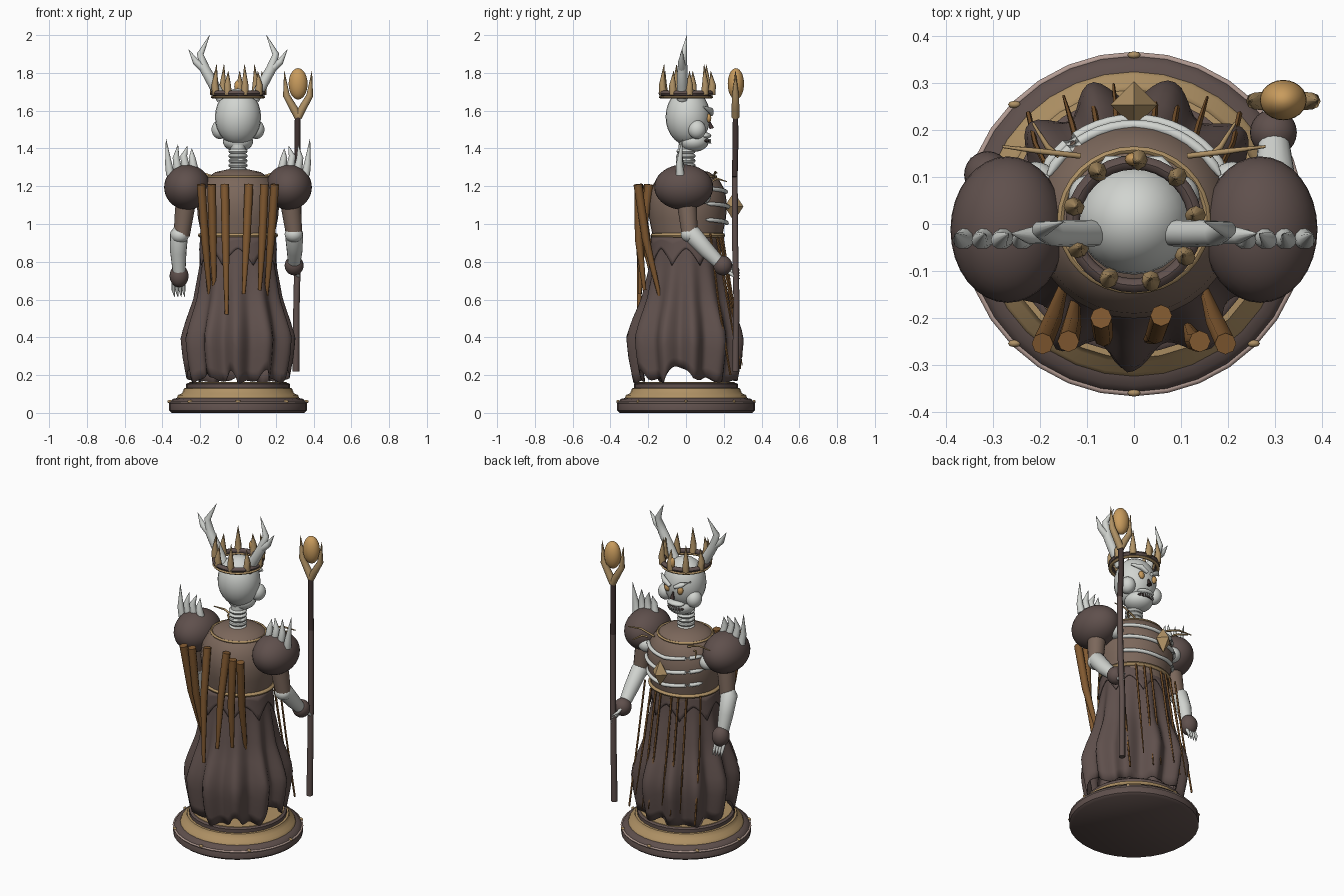
import bpy, bmesh, math, random
from mathutils import Vector, Matrix

random.seed(4)

def material(name, c):
    m = bpy.data.materials.new(name)
    m.diffuse_color = (*c, 1)
    return m

DARK = material("dark umber", (0.115, 0.08, 0.073))
WOOD = material("black wood", (0.05, 0.032, 0.03))
BROWN = material("leather brown", (0.20, 0.137, 0.105))
GOLD = material("dull gold", (0.43, 0.285, 0.13))
BONE = material("bone", (0.64, 0.66, 0.63))
OCHRE = material("ochre cloth", (0.22, 0.10, 0.03))
AMBER = material("amber", (0.58, 0.33, 0.11))
ROSE = material("dusty rim", (0.45, 0.33, 0.29))

def finish(name, bm, mat, angle=45):
    bmesh.ops.recalc_face_normals(bm, faces=bm.faces)
    me = bpy.data.meshes.new(name)
    bm.to_mesh(me)
    bm.free()
    me.materials.append(mat)
    ob = bpy.data.objects.new(name, me)
    bpy.context.collection.objects.link(ob)
    bpy.ops.object.select_all(action='DESELECT')
    ob.select_set(True)
    bpy.context.view_layer.objects.active = ob
    bpy.ops.object.shade_smooth_by_angle(angle=math.radians(angle))
    return ob

def skin(bm, rings, caps=True):
    """Join rings of points into a tube."""
    vs = [[bm.verts.new(p) for p in r] for r in rings]
    n = len(vs[0])
    for a, b in zip(vs, vs[1:]):
        for i in range(n):
            bm.faces.new((a[i], a[(i + 1) % n], b[(i + 1) % n], b[i]))
    if caps:
        bm.faces.new(vs[0])
        bm.faces.new(vs[-1])

def lathe(name, prof, mat, sy=1, cy=0, n=32, caps=True):
    bm = bmesh.new()
    skin(bm, [[(r * math.cos(k * math.tau / n), cy + sy * r * math.sin(k * math.tau / n), z)
               for k in range(n)] for r, z in prof], caps)
    return finish(name, bm, mat)

def hoop(name, r, z, t, mat, sy=1, cy=0, h=None):
    """Closed ring with an octagonal section."""
    h = h or t
    prof = [(r + t * math.cos(a * math.pi / 4), z + h * math.sin(a * math.pi / 4)) for a in range(9)]
    return lathe(name, prof, mat, sy, cy, 32, False)

def tubes(name, paths, mat, n=8, angle=65):
    """Each path is (points, radii)."""
    bm = bmesh.new()
    for pts, rad in paths:
        P = [Vector(p) for p in pts]
        rings = []
        for i, p in enumerate(P):
            t = (P[min(i + 1, len(P) - 1)] - P[max(i - 1, 0)]).normalized()
            ref = Vector((1, 0, 0)) if abs(t.x) < 0.8 else Vector((0, 1, 0))
            u = (ref - t * ref.dot(t)).normalized()
            v = t.cross(u)
            rings.append([p + rad[i] * (u * math.cos(k * math.tau / n) + v * math.sin(k * math.tau / n))
                          for k in range(n)])
        skin(bm, rings)
    return finish(name, bm, mat, angle)

def balls(name, items, mat, seg=24, rows=14):
    """Each item is (centre, radii, tilt about y)."""
    bm = bmesh.new()
    for c, r, tilt in items:
        M = Matrix.Translation(c) @ Matrix.Rotation(tilt, 4, 'Y') @ Matrix.Diagonal((*r, 1))
        bmesh.ops.create_uvsphere(bm, u_segments=seg, v_segments=rows, radius=1, matrix=M)
    return finish(name, bm, mat)

def both(paths):
    return paths + [([(-x, y, z) for x, y, z in p], r) for p, r in paths]

def both_balls(items):
    return items + [((-c[0], c[1], c[2]), r, -t) for c, r, t in items]

# --- Round base with steps, rims and studs
lathe("base_plinth", [(0.35, 0), (0.364, 0.012), (0.364, 0.05), (0.345, 0.074), (0.315, 0.08)], DARK)
hoop("base_rim", 0.36, 0.053, 0.007, ROSE, h=0.006)
lathe("base_gold_step", [(0.326, 0.074), (0.318, 0.094), (0.295, 0.105), (0.286, 0.13), (0.25, 0.134)], GOLD)
lathe("base_top_riser", [(0.274, 0.128), (0.274, 0.152), (0.266, 0.159)], DARK)
lathe("base_top_gold", [(0.262, 0.15), (0.26, 0.162), (0.24, 0.163)], GOLD)
balls("base_studs", [((0.36 * math.cos(k * math.pi / 4), 0.36 * math.sin(k * math.pi / 4), 0.06),
                      (0.014, 0.008, 0.009), 0) for k in range(8)], GOLD, 8, 6)

# --- Folded robe with ragged hem, and pointed overskirt
def cloth(name, prof, hem, fold, mat, n=132, rows=14):
    def radius(z):
        for (z0, r0), (z1, r1) in zip(prof, prof[1:]):
            if z >= z1:
                return r0 + (r1 - r0) * (z0 - z) / (z0 - z1)
        return prof[-1][1]
    bm = bmesh.new()
    rings = []
    for j in range(rows + 1):
        ring = []
        for k in range(n):
            a = k * math.tau / n
            z = prof[0][0] + (hem(a) - prof[0][0]) * j / rows
            w = fold(a) * min(1, j / rows * 1.5)
            r = radius(z) * (1 - w)
            sy = 0.9 + 0.13 * min(1, j / rows * 1.7) if rows > 6 else 0.92
            ring.append((r * math.cos(a), r * sy * math.sin(a), z))
        rings.append(ring)
    skin(bm, rings, False)
    ob = finish(name, bm, mat, 60)
    mod = ob.modifiers.new("thickness", 'SOLIDIFY')
    mod.thickness = 0.006
    return ob

def robe_hem(a):
    """Low hem with side and back tears."""
    z = 0.17 + 0.012 * math.sin(5 * a) + 0.008 * math.sin(17 * a)
    for c, w, h in ((-0.17, 0.3, 0.085), (math.pi + 0.17, 0.3, 0.085), (-1.7, 0.14, 0.06), (-1.0, 0.15, 0.04),
                    (-2.3, 0.15, 0.04)):
        d = (a - c + math.pi) % math.tau - math.pi
        z += h * max(0, 1 - (d / w) ** 2)
    return z

cloth("robe", [(0.92, 0.19), (0.8, 0.202), (0.6, 0.24), (0.48, 0.283), (0.4, 0.308), (0.3, 0.298), (0.14, 0.268)],
      robe_hem, lambda a: 0.085 * (1 + math.cos(11 * a + math.pi / 2 + 0.35 * math.sin(3 * a))), DARK)
cloth("waist_points", [(0.93, 0.2), (0.86, 0.206), (0.75, 0.218)],
      lambda a: 0.87 - 0.09 * abs(2 * ((a * 8 / math.tau + 0.5) % 1) - 1) ** 1.5, lambda a: 0, DARK, 128, 4)

# --- Barrel torso, belts, ribs and chest gem
lathe("torso", [(0.185, 0.88), (0.195, 0.95), (0.212, 1.03), (0.218, 1.1), (0.207, 1.18), (0.17, 1.24),
                (0.12, 1.275), (0.05, 1.29)], BROWN, 0.96, 0.008)
hoop("waist_belt", 0.2, 0.94, 0.012, GOLD, 0.93, 0.01)
hoop("collar_ring", 0.156, 1.25, 0.008, GOLD, 0.96, 0.008)
ribs = []
for z, r in ((1.02, 0.212), (1.105, 0.22), (1.185, 0.207)):
    arc = [math.radians(28 + 124 * i / 18) for i in range(19)]
    ribs.append(([(r * math.cos(a), 0.008 + r * 0.98 * math.sin(a), z - 0.015 + 0.02 * abs(math.cos(a)))
                  for a in arc], [0.004] + [0.011] * 17 + [0.004]))
tubes("ribs", ribs, BONE, 10)
tubes("chest_gem", [([(0, 0.254, 1.015), (0, 0.254, 1.093), (0, 0.254, 1.168)], [0.001, 0.05, 0.001])], GOLD, 4, 30)

# --- Neck vertebrae
lathe("neck", [(0.04, 1.27), (0.04, 1.42)], BONE, n=16)
for i in range(5):
    hoop("vertebra", 0.04, 1.285 + i * 0.025, 0.011, BONE)

# --- Skull and face
balls("skull", [((0, 0.01, 1.567), (0.122, 0.118, 0.15), 0), ((0, 0.04, 1.437), (0.08, 0.08, 0.055), 0),
                ((0, 0.1, 1.468), (0.055, 0.034, 0.017), 0)]
      + both_balls([((0.096, 0.058, 1.5), (0.044, 0.047, 0.05), 0)]), BONE)
tubes("brows", both([([(0.015, 0.135, 1.58), (0.055, 0.13, 1.602), (0.1, 0.095, 1.62)], [0.01, 0.016, 0.006])]), BONE)
balls("eyes", both_balls([((0.045, 0.12, 1.56), (0.018, 0.014, 0.024), 0.2)]), AMBER, 12, 8)
tubes("nose", [([(0, 0.124, 1.545), (0, 0.136, 1.505)], [0.004, 0.015])], WOOD, 6)
balls("mouth", [((0, 0.1, 1.44), (0.056, 0.03, 0.013), 0)], WOOD, 16, 8)
tubes("teeth", [([(x * 0.0135, 0.128 - 0.0018 * x * x, 1.45), (x * 0.0135, 0.132 - 0.0018 * x * x, 1.426)],
                 [0.006, 0.002]) for x in range(-3, 4)], BONE, 6)

# --- Crown with band, points and jewel
hoop("crown_lower_band", 0.134, 1.672, 0.01, GOLD, h=0.007)
hoop("crown_band", 0.131, 1.692, 0.015, DARK)
points = []
for k in range(9):
    a = math.radians(6 + 40 * k)
    c, s = math.cos(a), math.sin(a)
    top = 1.845 if k % 2 else 1.81
    points.append(([(0.13 * c, 0.005 + 0.13 * s, 1.685), (0.136 * c, 0.005 + 0.136 * s, 1.735),
                    (0.126 * c, 0.005 + 0.126 * s, top)], [0.021, 0.018, 0.001]))
tubes("crown_points", points, GOLD, 8)
balls("crown_jewel", [((0, 0.138, 1.73), (0.02, 0.015, 0.032), 0)], AMBER, 12, 8)

# --- Antlers
tubes("antlers", both([
    ([(0.085, -0.02, 1.66), (0.13, -0.02, 1.74), (0.175, -0.02, 1.82), (0.2, -0.012, 1.9), (0.15, 0.005, 2.0)],
     [0.028, 0.029, 0.027, 0.018, 0.001]),
    ([(0.165, -0.02, 1.81), (0.225, -0.025, 1.86), (0.262, -0.02, 1.925)], [0.024, 0.017, 0.001])]), BONE, 12)

# --- Shoulders with bone spikes
balls("shoulders", both_balls([((0.269, -0.012, 1.195), (0.122, 0.156, 0.12), 0)]), DARK, 32, 18)
balls("shoulder_bones", both_balls([((0.21, 0.085, 1.15), (0.048, 0.048, 0.045), 0)]), BONE)
tubes("shoulder_spikes", both([([(x, -0.03, b), (x + 0.01, -0.035, b + 0.06), (x + d, -0.02, t)], [0.023, 0.018, 0.001])
      for x, b, t, d in ((0.233, 1.29, 1.4, 0.012), (0.277, 1.3, 1.415, -0.01), (0.318, 1.29, 1.42, 0.0),
                         (0.358, 1.26, 1.45, 0.023))]), BONE, 10)

# --- Arms, hands and fingers
tubes("upper_arms", both([([(0.272, 0, 1.15), (0.285, 0.01, 1.05), (0.298, 0.02, 0.94)], [0.055, 0.05, 0.043])]), BROWN, 14)
tubes("forearms", [([(-0.305, 0.015, 0.975), (-0.312, 0.025, 0.95), (-0.316, 0.06, 0.85), (-0.312, 0.085, 0.75)],
                    [0.035, 0.048, 0.043, 0.034]),
                   ([(0.295, 0.01, 0.98), (0.296, 0.03, 0.95), (0.3, 0.11, 0.86), (0.298, 0.17, 0.8)],
                    [0.035, 0.048, 0.042, 0.034])], BONE, 16)
balls("elbows", [((-0.308, 0.018, 0.94), (0.048, 0.046, 0.042), 0), ((0.295, 0.018, 0.945), (0.048, 0.046, 0.042), 0)], BONE)
balls("hands", [((-0.312, 0.105, 0.725), (0.05, 0.05, 0.06), 0), ((0.297, 0.195, 0.78), (0.05, 0.05, 0.052), 0)], DARK)
fingers = []
for i in range(4):
    x = -0.342 + i * 0.018
    fingers.append(([(x, 0.115, 0.69), (x, 0.135, 0.65), (x + 0.006, 0.14, 0.615)], [0.01, 0.009, 0.002]))
    z = 0.79 - i * 0.015
    fingers.append(([(0.28 + 0.008 * i, 0.225, z), (0.288 + 0.01 * i, 0.255, z - 0.02), (0.31, 0.285, z - 0.035)],
                    [0.01, 0.009, 0.002]))
tubes("fingers", fingers, BONE, 8)

# --- Staff with forked head and orb
tubes("staff_shaft", [([(0.307, 0.262, 0.22), (0.31, 0.267, 0.6), (0.318, 0.26, 0.9), (0.32, 0.258, 1.25)],
                       [0.018, 0.017, 0.017, 0.016])], DARK, 10)
tubes("staff_upper", [([(0.32, 0.258, 1.25), (0.314, 0.262, 1.42), (0.316, 0.262, 1.58)], [0.016, 0.016, 0.015])], WOOD, 10)
tubes("staff_fork", [([(0.318, 0.262, 1.565), (0.318 + s * 0.022, 0.262, 1.61), (0.318 + s * 0.062, 0.262, 1.68),
                       (0.318 + s * 0.073, 0.262, 1.81)], [0.02, 0.021, 0.018, 0.001]) for s in (-1, 1)], GOLD, 8)
balls("staff_orb", [((0.318, 0.264, 1.742), (0.05, 0.043, 0.083), 0)], AMBER)

# --- Hanging cloth strips down the back
strips = []
for x0, y0, x1, y1, zb in ((-0.195, -0.255, -0.15, -0.13, 0.62), (-0.14, -0.25, -0.125, -0.16, 0.64),
                           (-0.07, -0.2, -0.06, -0.25, 0.52), (0.058, -0.195, 0.03, -0.245, 0.63),
                           (0.14, -0.25, 0.115, -0.22, 0.65), (0.195, -0.255, 0.15, -0.14, 0.62)):
    mid = (x0 * 0.55 + x1 * 0.45, y0 * 0.5 + y1 * 0.5 - 0.015, 0.92)
    strips.append(([(x0, y0, 1.21), mid, (x1, y1, zb)], [0.023, 0.021, 0.01]))
tubes("back_strips", strips, OCHRE, 8)

# --- Thin cords at the sides and front, and shoulder twigs
tubes("side_cords", both([([(0.19, 0.13, 0.95), (0.21, 0.17, 0.6), (0.225, 0.235, 0.2)], [0.006] * 3)]), OCHRE, 5)
cords = []
for x in (-0.12, -0.075, -0.035, 0.04, 0.08, 0.125):
    e = random.uniform(0.22, 0.42)
    d = 1.9 * x * x
    cords.append(([(x, 0.195 - d, 0.93), (x * 1.1, 0.24 - d, 0.65), (x * 1.25, 0.3 - d, e)], [0.007, 0.007, 0.003]))
tubes("front_cords", cords, OCHRE, 5)
tubes("shoulder_twigs", both([([(0.115, 0.145, 1.245), (0.2, 0.155, 1.275), (0.28, 0.165, 1.27)], [0.006, 0.006, 0.003]),
                              ([(0.16, 0.145, 1.23), (0.185, 0.165, 1.24), (0.215, 0.215, 1.225)], [0.006, 0.006, 0.003])]), GOLD, 6)
